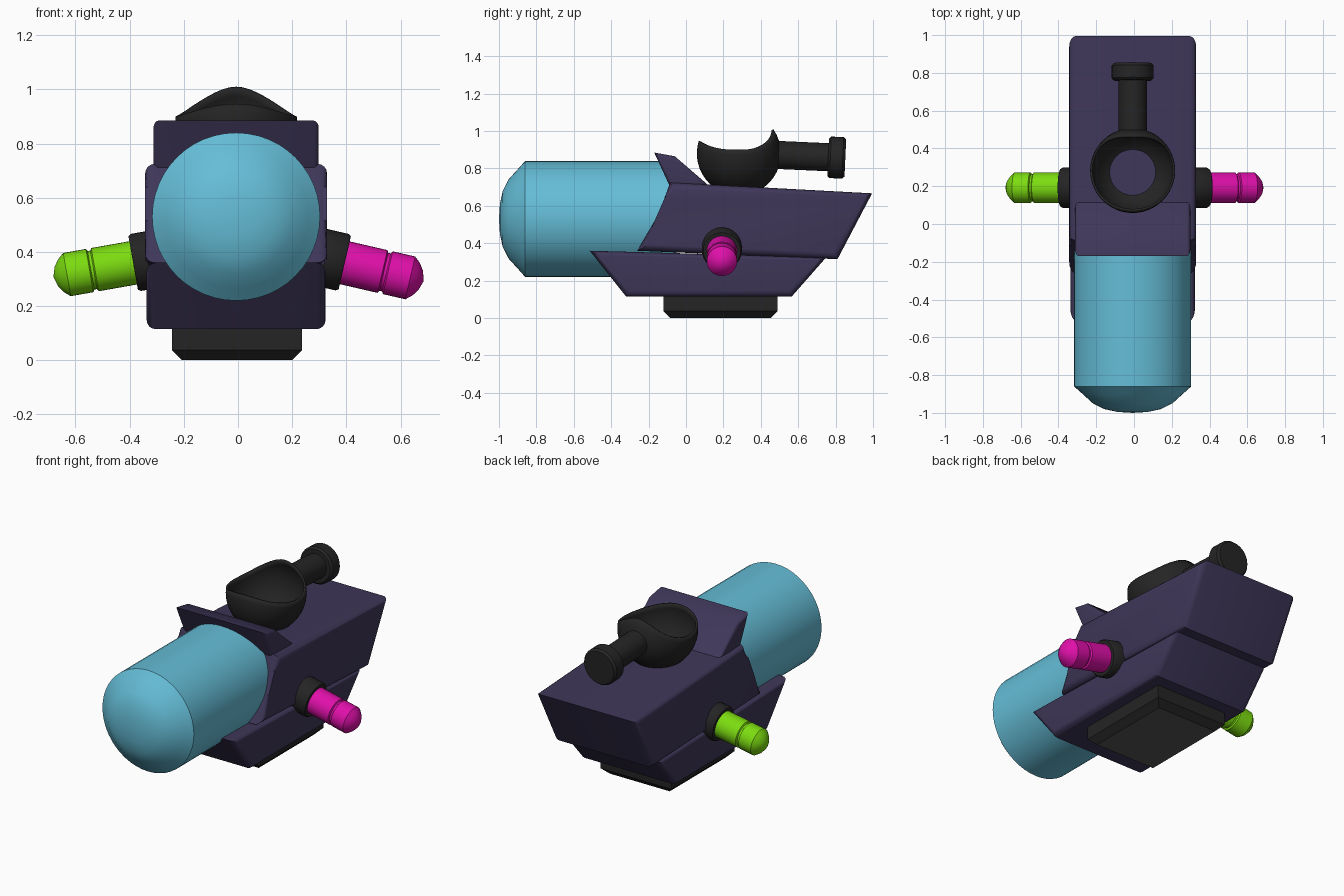
import bpy, bmesh
from math import sin, cos, pi, radians, acos
from mathutils import Matrix, Vector

if "Cube" in bpy.data.objects:
    bpy.data.objects.remove(bpy.data.objects["Cube"])

CX = -0.007  # centre line of the hull


def material(name, rgb):
    m = bpy.data.materials.new(name)
    m.diffuse_color = (*rgb, 1)
    m.use_nodes = True
    m.node_tree.nodes["Principled BSDF"].inputs["Base Color"].default_value = m.diffuse_color
    return m


PURPLE = material("purple", (0.048, 0.037, 0.098))
BLACK = material("black", (0.018, 0.018, 0.018))
CYAN = material("cyan", (0.13, 0.51, 0.68))
PINK = material("pink", (0.74, 0.005, 0.40))
GREEN = material("green", (0.20, 0.71, 0.005))
GREY = material("grey", (0.09, 0.09, 0.09))


def finish(name, bm, mat, angle=35):
    bmesh.ops.recalc_face_normals(bm, faces=bm.faces)
    me = bpy.data.meshes.new(name)
    bm.to_mesh(me)
    bm.free()
    ob = bpy.data.objects.new(name, me)
    bpy.context.collection.objects.link(ob)
    me.materials.append(mat)
    bpy.ops.object.select_all(action='DESELECT')
    bpy.context.view_layer.objects.active = ob
    ob.select_set(True)
    bpy.ops.object.shade_smooth_by_angle(angle=radians(angle))
    return ob


def slab(name, profile, half, round_r, mat):
    """Extrude a (y, z) side profile across x, rounding the side outlines."""
    bm = bmesh.new()
    l, r = [[bm.verts.new((CX + s * half, y, z)) for y, z in profile] for s in (-1, 1)]
    bm.faces.new(l)
    bm.faces.new(r[::-1])
    n = len(profile)
    for i in range(n):
        j = (i + 1) % n
        bm.faces.new((l[i], r[i], r[j], l[j]))
    rim = [e for e in bm.edges if abs(e.verts[0].co.x - e.verts[1].co.x) < 1e-4]
    bmesh.ops.bevel(bm, geom=rim, offset=round_r, segments=4, profile=0.5, affect='EDGES')
    return finish(name, bm, mat)


def lathe(name, profile, start, direction, mat, sides=32):
    """Spin (distance, radius) points around an axis; ends are capped."""
    bm = bmesh.new()
    rot = Vector(direction).to_track_quat('Z', 'Y').to_matrix().to_4x4()
    rings = []
    for d, r in profile:
        if r == 0:
            rings.append([bm.verts.new((0, 0, d))])
        else:
            rings.append([bm.verts.new((r * cos(2 * pi * i / sides), r * sin(2 * pi * i / sides), d))
                          for i in range(sides)])
    for a, b in zip(rings, rings[1:]):
        for i in range(sides):
            j = (i + 1) % sides
            if len(b) == 1:
                bm.faces.new((a[i], a[j], b[0]))
            else:
                bm.faces.new((a[i], a[j], b[j], b[i]))
    for ring in (rings[0], rings[-1]):
        if len(ring) > 1:
            bm.faces.new(ring)
    bm.transform(Matrix.Translation(start) @ rot)
    return finish(name, bm, mat)


# Hull: upper body, lower body, windshield
slab("upper_body", [(-0.26, 0.36), (-0.17, 0.515), (-0.115, 0.64), (-0.085, 0.725),
                    (0.995, 0.667), (0.81, 0.315)], 0.336, 0.035, PURPLE)
slab("lower_body", [(-0.515, 0.36), (0.75, 0.325), (0.565, 0.115), (-0.32, 0.115)],
     0.33, 0.033, PURPLE)
slab("windshield", [(-0.17, 0.885), (-0.06, 0.865), (0.12, 0.71), (-0.08, 0.69)],
     0.305, 0.02, PURPLE)

# Nose barrel with domed front
lathe("nose_barrel", [(0, 0.31), (0.81, 0.31), (0.85, 0.265), (0.9, 0.21), (0.93, 0.15),
                      (0.945, 0.08), (0.95, 0)], (CX, -0.05, 0.53), (0, -1, 0), CYAN, 48)

# Base foot with chamfered lower edge
bm = bmesh.new()
bmesh.ops.create_cube(bm, size=1, matrix=Matrix.Translation((CX + 0.003, 0.185, 0.065))
                      @ Matrix.Diagonal((0.48, 0.61, 0.13, 1)))
low = [e for e in bm.edges if all(v.co.z < 0.01 for v in e.verts)]
bmesh.ops.bevel(bm, geom=low, offset=0.037, segments=1, affect='EDGES')
foot = finish("base_foot", bm, BLACK, 20)
foot.data.materials.append(GREY)
for p in foot.data.polygons:
    if p.normal.z < -0.9:
        p.material_index = 1

# Bucket seat: open sphere with a saddle-shaped rim
bm = bmesh.new()
R, ZC, N, M = 0.225, 0.88, 48, 14
grid = []
for i in range(N):
    t = 2 * pi * i / N
    c = cos(t)
    rim = 0.9 + (0.11 * c ** 2.6 if c > 0 else 0.047 * abs(c) ** 2.6)
    phi_end = acos((ZC - rim) / R)
    col = []
    for k in range(1, M + 1):
        phi = phi_end * k / M
        col.append(bm.verts.new((CX + R * sin(phi) * sin(t), 0.283 + R * sin(phi) * c,
                                 ZC - R * cos(phi))))
    grid.append(col)
pole = bm.verts.new((CX, 0.283, ZC - R))
for i in range(N):
    a, b = grid[i], grid[(i + 1) % N]
    bm.faces.new((pole, a[0], b[0]))
    for k in range(M - 1):
        bm.faces.new((a[k], a[k + 1], b[k + 1], b[k]))
seat = finish("seat", bm, BLACK, 50)
mod = seat.modifiers.new("wall", 'SOLIDIFY')
mod.thickness = 0.012
mod.offset = -1

# Rear rod and end knob behind the seat
axis = Vector((0, 1, -0.045)).normalized()
lathe("rear_rod", [(0, 0.075), (0.3, 0.075)], (CX, 0.495, 0.872), axis, BLACK)
lathe("rear_knob", [(0, 0.1), (0.012, 0.111), (0.078, 0.111), (0.092, 0.1)],
      (CX, 0.76, 0.86), axis, BLACK)

# Side thrusters with collars: one on each side, drooping slightly
grip = [(-0.02, 0.081), (0.135, 0.081), (0.14, 0.072), (0.15, 0.072), (0.155, 0.081),
        (0.24, 0.081), (0.262, 0.062), (0.28, 0.036), (0.291, 0)]
for side, s, droop, mat, x in (("right", 1, 13, PINK, 0.402), ("left", -1, 10, GREEN, 0.395)):
    d = Vector((s * cos(radians(droop)), 0, -sin(radians(droop))))
    start = Vector((s * x, 0.192, 0.358))
    lathe(side + "_thruster", grip, start, d, mat)
    lathe(side + "_collar", [(-0.1, 0.107), (-0.018, 0.107), (-0.008, 0.1)], start, d, BLACK)
